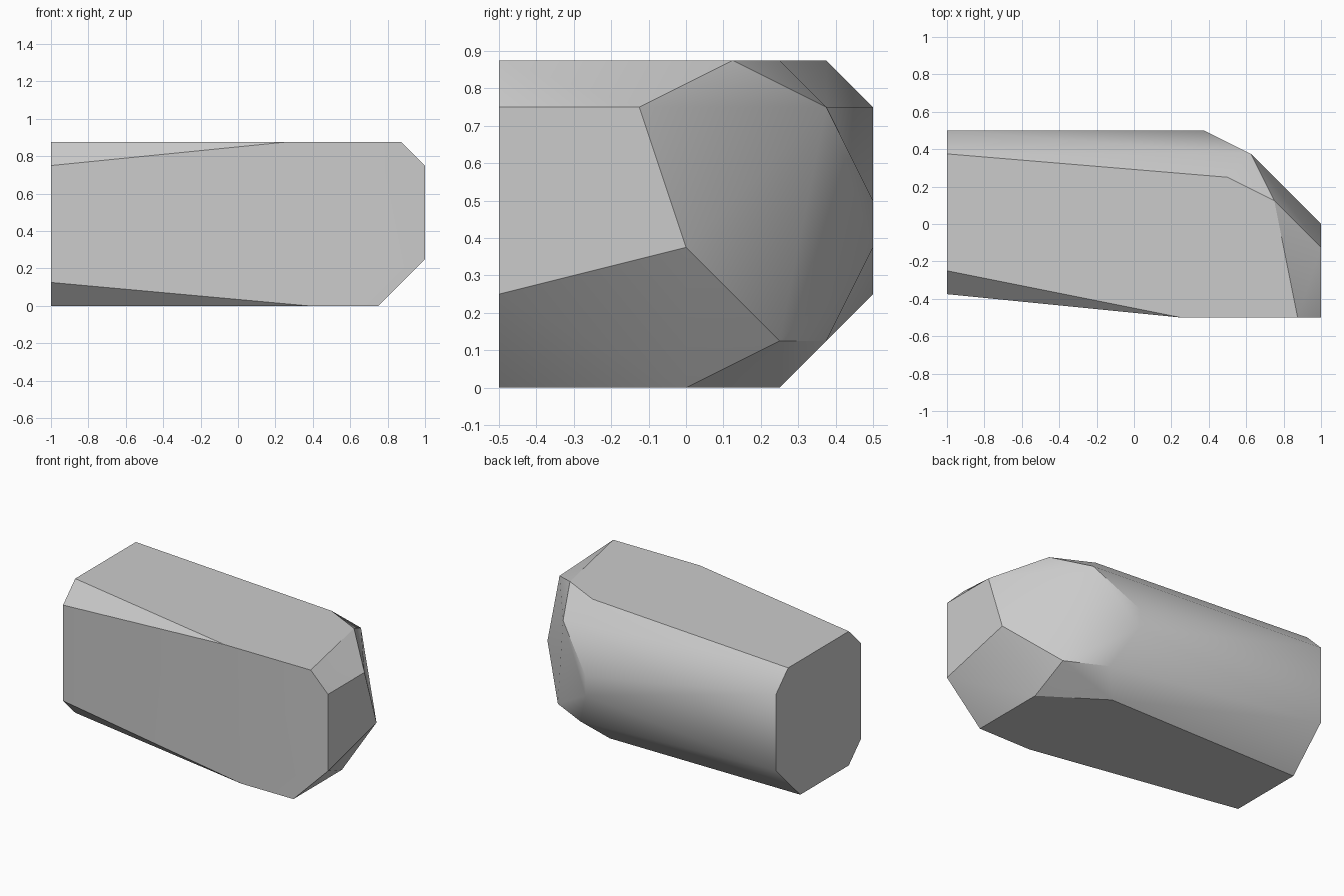
import bpy
import bmesh
from math import radians

default_cube = bpy.data.objects.get("Cube")
if default_cube:
    bpy.data.objects.remove(default_cube, do_unlink=True)

UNIT = 1 / 8  # corners sit on a grid of eighths


def make_material(name, value):
    material = bpy.data.materials.new(name)
    material.use_nodes = True
    colour = (value, value, value, 1)
    material.diffuse_color = colour
    material.node_tree.nodes["Principled BSDF"].inputs["Base Color"].default_value = colour
    return material


def make_faceted_block(name, corners, material, sharp_angle):
    """Wrap the corner points in a convex skin and merge its flat facets."""
    bm = bmesh.new()
    for corner in corners:
        bm.verts.new([c * UNIT for c in corner])
    bmesh.ops.convex_hull(bm, input=bm.verts)
    bmesh.ops.dissolve_limit(bm, angle_limit=radians(1), verts=bm.verts, edges=bm.edges)
    bmesh.ops.recalc_face_normals(bm, faces=bm.faces)
    mesh = bpy.data.meshes.new(name)
    bm.to_mesh(mesh)
    bm.free()
    mesh.materials.append(material)
    block = bpy.data.objects.new(name, mesh)
    bpy.context.collection.objects.link(block)
    bpy.ops.object.select_all(action="DESELECT")
    block.select_set(True)
    bpy.context.view_layer.objects.active = block
    bpy.ops.object.shade_smooth_by_angle(angle=radians(sharp_angle))
    return block


# Flat octagonal end, as (y, z)
end_profile = [(3, 7), (-2, 7), (-3, 6), (-3, 1), (-2, 0), (2, 0), (4, 2), (4, 6)]
left_end = [(-8, y, z) for y, z in end_profile]

# Flat front, as (x, z)
front_profile = [(2, 7), (7, 7), (8, 6), (8, 2), (6, 0), (3, 0)]
front = [(x, -4, z) for x, z in front_profile]

# Broken right end and rear corner
right_end = [(8, -1, 6), (8, 0, 3)]
rear_top = [(4, 2, 7), (6, 1, 7), (5, 3, 6)]
rear_wall = [(3, 4, 4), (3, 4, 3)]
rear_base = [(6, 2, 1), (4, 3, 1), (6, 0, 0), (3, 2, 0)]

stone = make_material("stone grey", 0.6)
make_faceted_block("rock", left_end + front + right_end + rear_top + rear_wall + rear_base, stone, 30)
